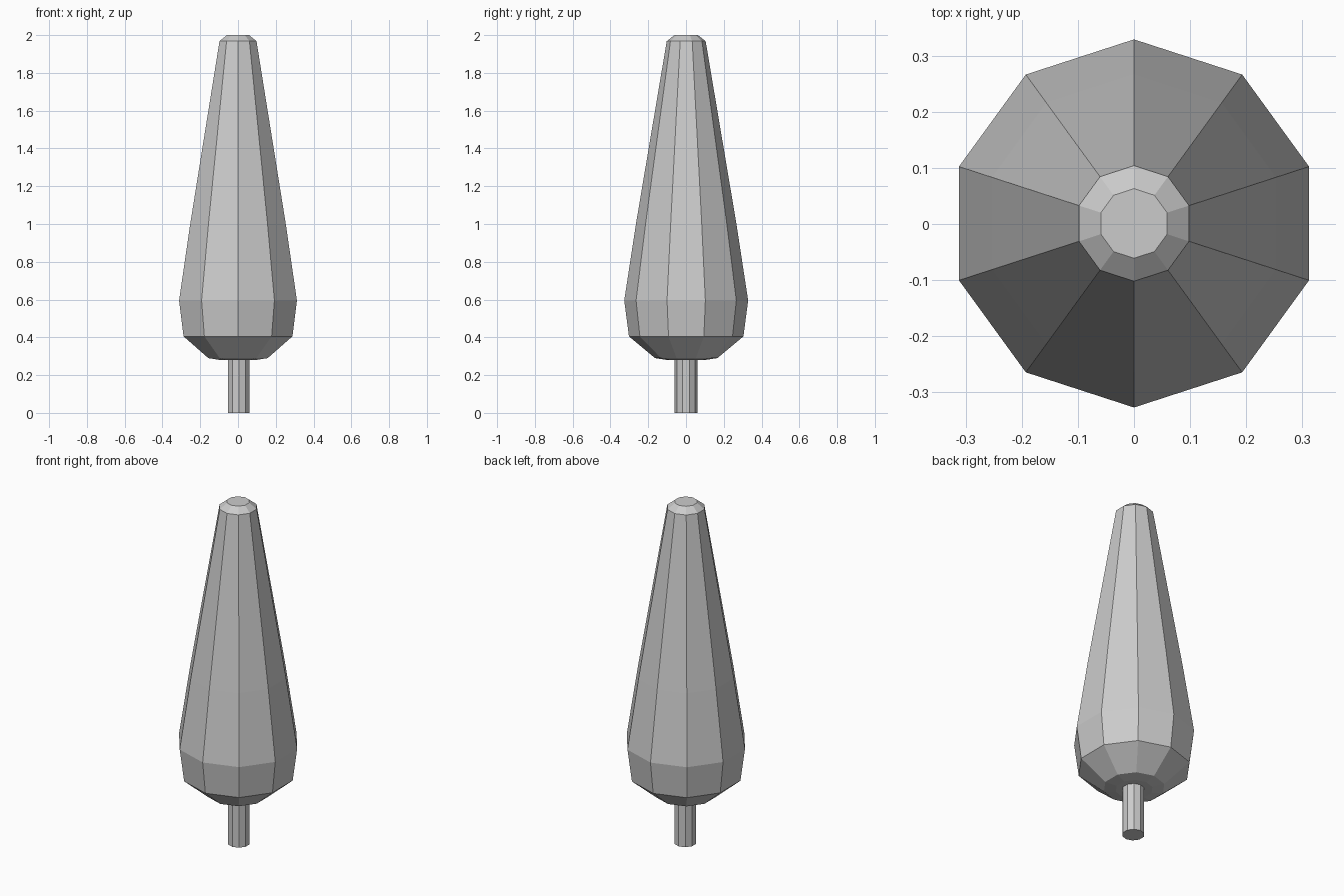
import bpy, bmesh, math

if "Cube" in bpy.data.objects:
    bpy.data.objects.remove(bpy.data.objects["Cube"])


def lathe(name, profile, sides, cx=0.0, cy=0.0, turn=math.pi / 2):
    """Closed faceted solid from (radius, z) rings."""
    bm = bmesh.new()
    rings = []
    for r, z in profile:
        angles = [turn + 2 * math.pi * i / sides for i in range(sides)]
        rings.append([bm.verts.new((cx + r * math.cos(a), cy + r * math.sin(a), z))
                      for a in angles])
    for low, high in zip(rings, rings[1:]):
        for i in range(sides):
            j = (i + 1) % sides
            bm.faces.new((low[i], low[j], high[j], high[i]))
    bm.faces.new(rings[0][::-1])
    bm.faces.new(rings[-1])
    bmesh.ops.recalc_face_normals(bm, faces=bm.faces)
    mesh = bpy.data.meshes.new(name)
    bm.to_mesh(mesh)
    bm.free()
    obj = bpy.data.objects.new(name, mesh)
    bpy.context.collection.objects.link(obj)
    return obj


# Tapered tree crown with a blunt tip and a rounded underside
lathe("foliage", [(0.10, 0.28), (0.165, 0.29), (0.303, 0.405), (0.328, 0.595),
                  (0.266, 1.0), (0.103, 1.968), (0.062, 2.0)], 10, cy=0.001)

# Slim trunk, slightly off centre
lathe("trunk", [(0.06, 0.0), (0.06, 0.32)], 10, cx=0.005)
